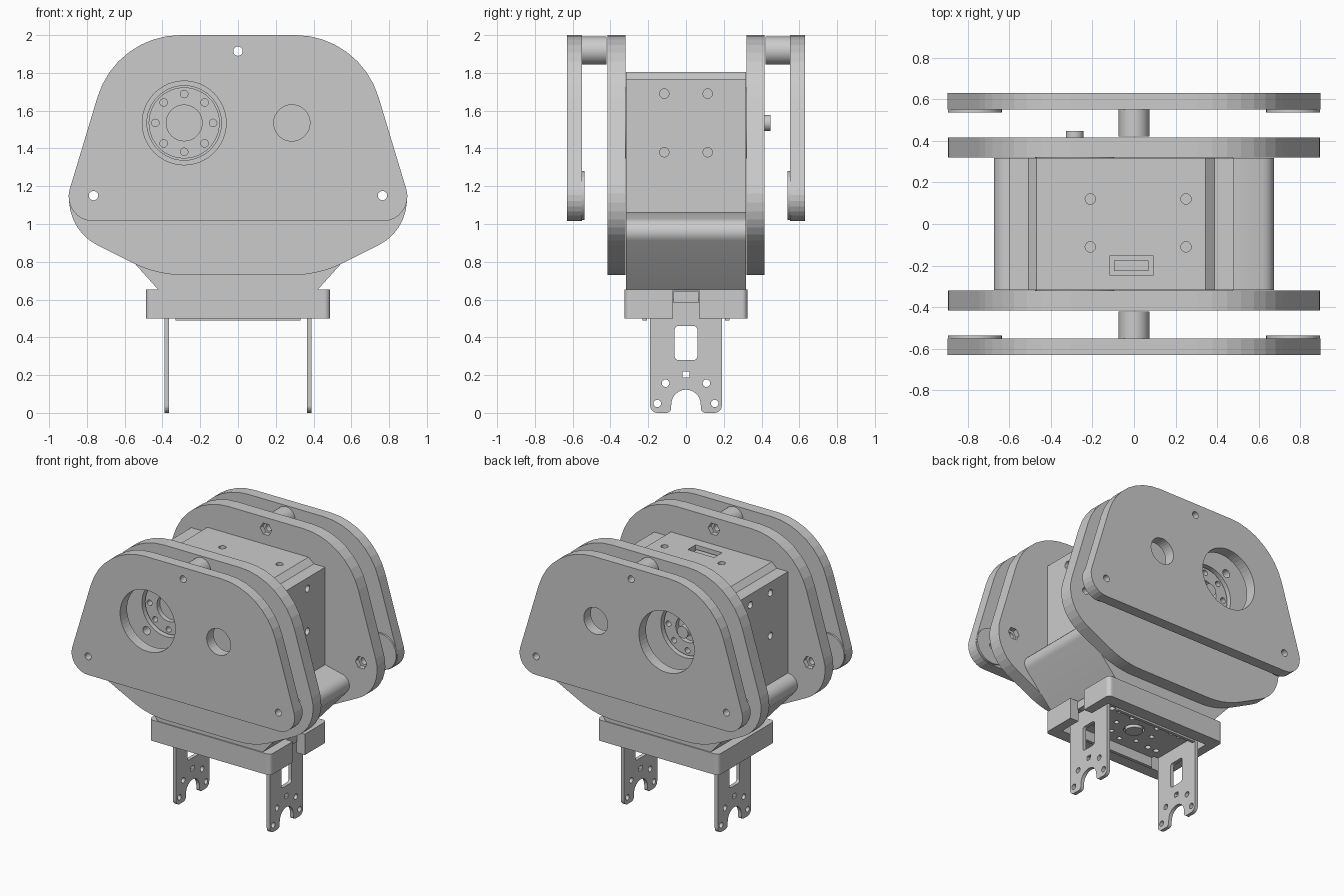
import bpy, bmesh
from math import pi, sin, cos, tan, radians
from mathutils import Matrix, Vector, Euler

if "Cube" in bpy.data.objects:
    bpy.data.objects.remove(bpy.data.objects["Cube"])

ROT = {'front': (pi / 2, 0, 0), 'right': (pi / 2, 0, pi / 2), 'top': (0, 0, 0)}
AXIS = {'front': Vector((0, 1, 0)), 'right': Vector((1, 0, 0)), 'top': Vector((0, 0, 1))}


def circle(u, v, r, n=32, a0=0.0):
    return [(u + r * cos(a0 + 2 * pi * i / n), v + r * sin(a0 + 2 * pi * i / n)) for i in range(n)]


def rect(u0, u1, v0, v1, r=0.0):
    return fillet([(u0, v0, r), (u1, v0, r), (u1, v1, r), (u0, v1, r)])


def fillet(pts, seg=8):
    """Polygon of (u, v, radius) corners turned into a rounded outline."""
    out = []
    for i, (u, v, r) in enumerate(pts):
        p = Vector((u, v))
        if r == 0:
            out.append((u, v))
            continue
        a = (Vector(pts[i - 1][:2]) - p).normalized()
        b = (Vector(pts[(i + 1) % len(pts)][:2]) - p).normalized()
        half = a.angle(b) / 2
        c = p + (a + b).normalized() * (r / sin(half))
        s = p + a * (r / tan(half)) - c
        e = p + b * (r / tan(half)) - c
        sweep = s.angle(e)
        if s.x * e.y - s.y * e.x < 0:
            sweep = -sweep
        for k in range(seg + 1):
            t = sweep * k / seg
            out.append((c.x + s.x * cos(t) - s.y * sin(t), c.y + s.x * sin(t) + s.y * cos(t)))
    return out


def mirrored(half):
    return half + [(-u, v, r) for u, v, r in reversed(half)]


def prism(name, loops, plane, lo, hi, smooth=False):
    """Extrude closed loops (inner loops become holes) between lo and hi along the plane's axis."""
    cu = bpy.data.curves.new(name, 'CURVE')
    cu.dimensions, cu.fill_mode, cu.extrude = '2D', 'BOTH', (hi - lo) / 2
    for loop in loops:
        sp = cu.splines.new('POLY')
        sp.points.add(len(loop) - 1)
        for pt, (u, v) in zip(sp.points, loop):
            pt.co = (u, v, 0, 1)
        sp.use_cyclic_u = True
    tmp = bpy.data.objects.new(name + "_curve", cu)
    bpy.context.collection.objects.link(tmp)
    dg = bpy.context.evaluated_depsgraph_get()
    me = bpy.data.meshes.new_from_object(tmp.evaluated_get(dg))
    bpy.data.objects.remove(tmp)
    me.transform(Matrix.Translation(AXIS[plane] * (lo + hi) / 2) @ Euler(ROT[plane]).to_matrix().to_4x4())
    bm = bmesh.new()
    bm.from_mesh(me)
    bmesh.ops.remove_doubles(bm, verts=bm.verts, dist=1e-5)
    bmesh.ops.recalc_face_normals(bm, faces=bm.faces)
    for f in bm.faces:
        f.smooth = False
    bm.to_mesh(me)
    bm.free()
    ob = bpy.data.objects.new(name, me)
    bpy.context.collection.objects.link(ob)
    if smooth:
        select(ob)
        bpy.ops.object.shade_smooth_by_angle(angle=radians(30))
    return ob


def select(ob):
    bpy.ops.object.select_all(action='DESELECT')
    ob.select_set(True)
    bpy.context.view_layer.objects.active = ob


def cut(ob, loops, plane, lo, hi):
    cutter = prism("cutter", loops, plane, lo, hi)
    m = ob.modifiers.new("cut", 'BOOLEAN')
    m.operation, m.solver, m.object = 'DIFFERENCE', 'EXACT', cutter
    select(ob)
    bpy.ops.object.modifier_apply(modifier=m.name)
    bpy.data.objects.remove(cutter)


SCREWS = [(0, 1.915), (0.765, 1.15), (-0.765, 1.15)]
HX, HZ = -0.285, 1.535
outer = fillet(mirrored([(0.645, 2, 0.46), (0.942, 1.015, 0.13)]))
inner = fillet(mirrored([(0.645, 2, 0.46), (0.948, 0.99, 0.27), (0.43, 0.73, 0.6)]))
screw_holes = [circle(u, v, 0.025, 16) for u, v in SCREWS]
mount_holes = [circle(u, v, 0.03, 16) for u in (-0.445, 0.325) for v in (1.34, 1.73)]

# Paired side plates, spacers and horns
for side, s in (("front", -1), ("back", 1)):
    def span(a, b):
        return sorted((s * a, s * b))

    prism(side + "_outer_plate", [outer, circle(HX, HZ, 0.222, 48), circle(0.285, HZ, 0.096)] + screw_holes,
          'front', *span(0.55, 0.63))
    plate = prism(side + "_inner_plate", [inner, circle(HX, HZ, 0.197, 48)] + screw_holes + mount_holes,
                  'front', *span(0.32, 0.415))
    cut(plate, [circle(u, v, 0.046, 6) for u, v in SCREWS], 'front', *span(0.3, 0.355))
    prism(side + "_spacer", [circle(0, 1.918, 0.074), screw_holes[0]], 'front', *span(0.42, 0.55), True)
    for name, (u, v), hole in zip(("right", "left"), SCREWS[1:], screw_holes[1:]):
        prism(f"{side}_{name}_washer", [circle(u, v, 0.13, 40), hole], 'front', *span(0.537, 0.55), True)
    bolts = [circle(HX + 0.153 * cos(k * pi / 4), HZ + 0.153 * sin(k * pi / 4), 0.02, 16) for k in range(8)]
    prism(side + "_horn", [circle(HX, HZ, 0.188, 48), circle(HX, HZ, 0.095)] + bolts,
          'front', *span(0.318, 0.39), True)
    prism(side + "_horn_hub", [circle(HX, HZ, 0.095)], 'front', *span(0.318, 0.355), True)
prism("idler_pin", [circle(HX, HZ, 0.043)], 'front', 0.35, 0.447, True)

# Motor housing: raised chamfered top between two shoulders, screw holes, connector socket
housing = prism("motor_housing", [[(-0.598, 1.0), (0.478, 1.0), (0.478, 1.768), (0.387, 1.768), (0.344, 1.805),
                                   (-0.469, 1.805), (-0.507, 1.768), (-0.598, 1.768)]], 'front', -0.318, 0.318)
cut(housing, [circle(u, v, 0.025, 16) for u in (-0.21, 0.25) for v in (-0.11, 0.12)], 'top', 1.72, 1.85)
side_holes = [circle(u, v, 0.025, 16) for u in (-0.115, 0.115) for v in (1.38, 1.69)]
cut(housing, side_holes, 'right', 0.4, 0.52)
cut(housing, side_holes, 'right', -0.64, -0.52)
cut(housing, [rect(-0.118, 0.094, -0.245, -0.155)], 'top', 1.74, 1.85)
prism("connector", [rect(-0.095, 0.07, -0.225, -0.175)], 'top', 1.735, 1.785)

# Cradle tapering down to the base block
prism("cradle", [fillet(mirrored([(0.478, 1.06, 0), (0.735, 1.0, 0.07), (0.42, 0.65, 0)]))],
      'front', -0.318, 0.318, True)

# Base block, hollow underneath with a cable notch and plug on the right end
base = prism("base_block", [rect(-0.488, 0.488, -0.325, 0.325, 0.03)], 'top', 0.5, 0.652)
cut(base, [rect(-0.42, 0.42, -0.235, 0.235)], 'top', 0.45, 0.6)
cut(base, [rect(0.4, 0.6, -0.07, 0.07)], 'top', 0.45, 0.7)
prism("cable_plug", [rect(-0.065, 0.065, 0.585, 0.643)], 'right', 0.39, 0.43)

# U bracket: perforated web, two flanges, two legs
ring = [circle(0.15 * cos(k * pi / 4), 0.15 * sin(k * pi / 4), 0.017, 12) for k in range(8)]
ends = [circle(u, v, 0.02, 12) for u in (-0.29, -0.22, 0.22, 0.29) for v in (-0.12, 0.12)]
prism("bracket_web", [rect(-0.39, 0.39, -0.19, 0.19), circle(0, 0, 0.07)] + ring + ends, 'top', 0.562, 0.588)
prism("bracket_hub", [circle(0, 0, 0.058)], 'top', 0.548, 0.6, True)
for name, s in (("front", -1), ("back", 1)):
    prism(name + "_bracket_lip", [rect(-0.33, 0.33, *sorted((s * 0.185, s * 0.225)))], 'top', 0.562, 0.588)
    prism(name + "_bracket_flange", [rect(-0.33, 0.33, *sorted((s * 0.207, s * 0.23)))], 'top', 0.49, 0.588)

notch = [(0.078 * cos(pi - k * pi / 14), 0.045 + 0.078 * sin(pi - k * pi / 14), 0) for k in range(15)]
leg = fillet([(0.19, 0.585, 0), (-0.19, 0.585, 0), (-0.19, 0, 0.04), (-0.08, 0, 0.025)] + notch
             + [(0.08, 0, 0.025), (0.19, 0, 0.04)])
leg_holes = [circle(u, v, 0.02, 16) for s in (-1, 1) for u, v in ((s * 0.108, 0.157), (s * 0.152, 0.05))]
leg_holes += [rect(-0.018, 0.018, 0.187, 0.22), rect(-0.06, 0.06, 0.28, 0.46, 0.02)]
for name, s in (("left", -1), ("right", 1)):
    prism(name + "_bracket_leg", [leg] + leg_holes, 'right', *sorted((s * 0.364, s * 0.39)))
